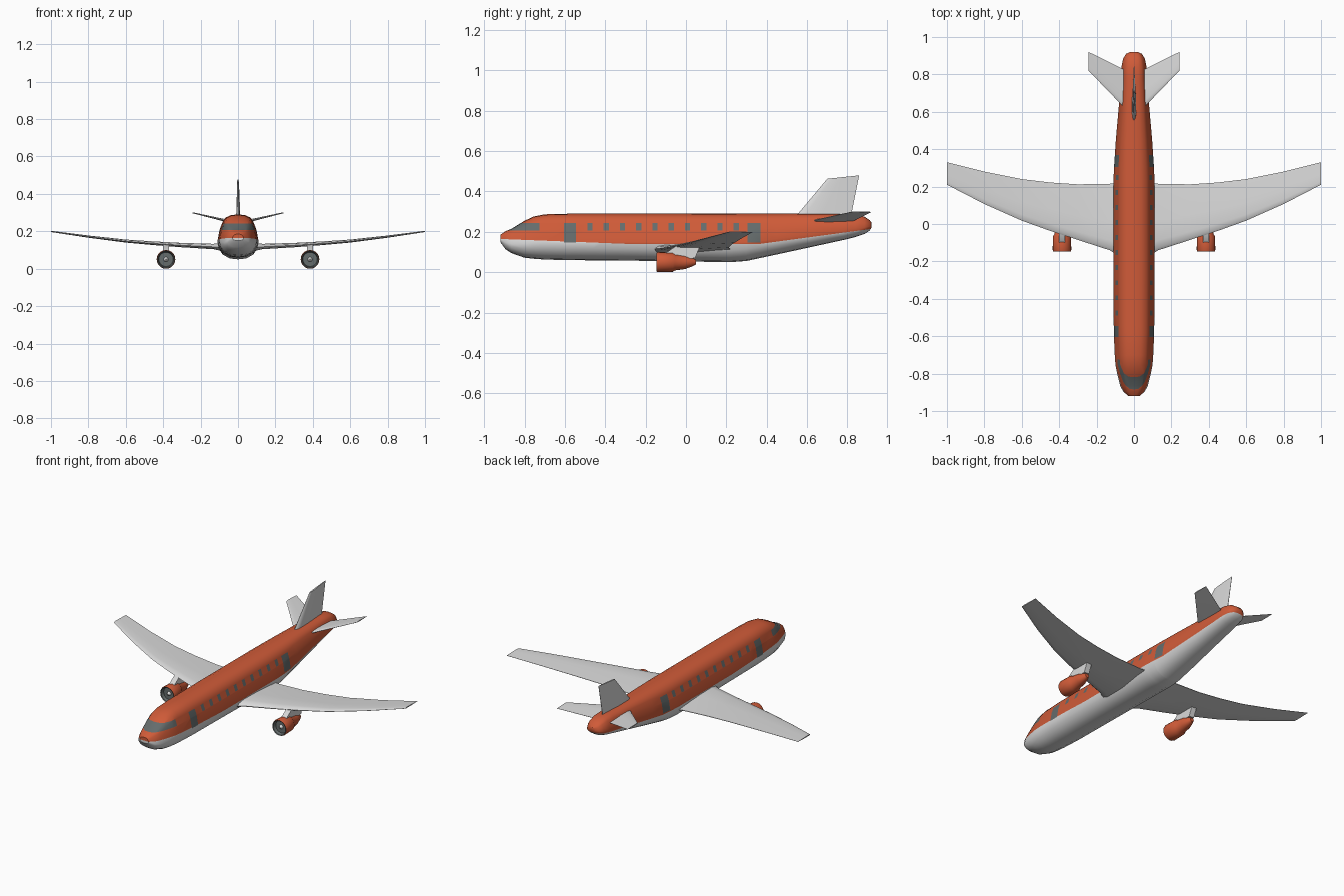
import bpy, bmesh, math
from mathutils import Vector

if "Cube" in bpy.data.objects:
    bpy.data.objects.remove(bpy.data.objects["Cube"])


def material(name, rgb):
    m = bpy.data.materials.new(name)
    m.diffuse_color = (*rgb, 1)
    m.use_nodes = True
    m.node_tree.nodes["Principled BSDF"].inputs["Base Color"].default_value = m.diffuse_color
    return m


ORANGE = material("orange_paint", (0.63, 0.105, 0.04))
WHITE = material("white_paint", (0.70, 0.70, 0.70))
GREY = material("window_grey", (0.13, 0.15, 0.15))


def loft(rings):
    """Skin a list of equal closed rings and cap both ends."""
    bm = bmesh.new()
    loops = [[bm.verts.new(p) for p in ring] for ring in rings]
    n = len(loops[0])
    for a, b in zip(loops, loops[1:]):
        for i in range(n):
            j = (i + 1) % n
            bm.faces.new((a[i], a[j], b[j], b[i]))
    bm.faces.new(loops[0])
    bm.faces.new(loops[-1])
    bmesh.ops.recalc_face_normals(bm, faces=bm.faces)
    return bm


def finish(name, bm, mats, mirror=False, angle=35):
    for f in bm.faces:
        f.smooth = True
    me = bpy.data.meshes.new(name)
    bm.to_mesh(me)
    bm.free()
    for m in mats:
        me.materials.append(m)
    me.set_sharp_from_angle(angle=math.radians(angle))
    ob = bpy.data.objects.new(name, me)
    bpy.context.collection.objects.link(ob)
    if mirror:
        ob.modifiers.new("mirror", 'MIRROR').use_mirror_merge = False
    return ob


# Fuselage: one half section scaled along stations (y, bottom, top, half width)
HALF = [(0, 1), (.35, .985), (.6, .93), (.74, .84), (.9, .64), (1, .38),
        (.95, .25), (.75, .11), (.4, .02), (0, 0)]
SECTION = HALF + [(-u, v) for u, v in HALF[-2:0:-1]]
STATIONS = [(-.92, .150, .185, .03), (-.895, .115, .203, .058), (-.865, .095, .215, .074),
            (-.80, .072, .255, .09), (-.755, .067, .276, .099), (-.70, .063, .287, .103),
            (-.58, .06, .29, .108), (-.3, .058, .29, .11), (.22, .05, .29, .11),
            (.30, .056, .29, .107), (.45, .088, .29, .097), (.62, .125, .29, .082),
            (.78, .16, .29, .07), (.84, .175, .288, .067), (.885, .19, .275, .058),
            (.91, .207, .258, .042), (.92, .222, .245, .02)]
body = loft([[Vector((u * w, y, b + v * (t - b))) for u, v in SECTION]
             for y, b, t, w in STATIONS])

WINDOWS = [(-.475 + i * .0805 - .013, -.475 + i * .0805 + .013) for i in range(10)]
DOORS = [(-.605, -.545), (.305, .37)]
COCKPIT_END = -.725
SILL, HEAD, DOOR_FOOT = .207, .243, .148
BELLY = [(-.92, .165), (-.3, .141), (.37, .141), (.92, .215)]


def cut(co, no, y0=-2, y1=2):
    faces = [f for f in body.faces if y0 < f.calc_center_median().y < y1]
    geom = set(faces)
    for f in faces:
        geom.update(f.edges)
        geom.update(f.verts)
    bmesh.ops.bisect_plane(body, geom=list(geom), dist=1e-5, plane_co=co, plane_no=no)


# Cut the window, door and paint edges into the skin
for y in [e for span in WINDOWS + DOORS for e in span] + [COCKPIT_END, -.3]:
    cut((0, y, 0), (0, 1, 0))
for z in (SILL, HEAD):
    cut((0, 0, z), (0, 0, 1), -2, .37)
cut((0, 0, DOOR_FOOT), (0, 0, 1), -.605, .37)
for (ya, za), (yb, zb) in zip(BELLY, BELLY[1:]):
    cut((0, ya, za), (0, za - zb, yb - ya), ya, yb)


def belly_line(y):
    for (ya, za), (yb, zb) in zip(BELLY, BELLY[1:]):
        if y <= yb:
            return za + (zb - za) * (y - ya) / (yb - ya)
    return BELLY[-1][1]


def within(y, spans):
    return any(a < y < b for a, b in spans)


for f in body.faces:
    c = f.calc_center_median()
    pane = SILL < c.z < HEAD and (c.y < COCKPIT_END or within(c.y, WINDOWS))
    door = DOOR_FOOT < c.z < HEAD and within(c.y, DOORS)
    f.material_index = 2 if pane or door else int(c.z < belly_line(c.y))
finish("fuselage", body, [ORANGE, WHITE, GREY])

# Flying surfaces: one foil section (chord, thickness)
FOIL = [(0, 0), (.04, .3), (.15, .5), (.45, .45), (1, .05), (1, -.05),
        (.45, -.4), (.12, -.4), (.03, -.25)]


def foil(x, y0, y1, z, t, up=(0, 0, 1)):
    return [Vector((x, y0 + c * (y1 - y0), z)) + Vector(up) * h * t for c, h in FOIL]


wing = [(.03, -.17, .22, .112, .055), (.09, -.165, .22, .115, .048),
        (.13, -.14, .215, .117, .032), (.3, -.085, .212, .125, .026),
        (.45, -.036, .222, .135, .022), (.6, .018, .24, .147, .018),
        (.8, .107, .28, .171, .013), (1.0, .21, .33, .199, .007)]
finish("wings", loft([foil(*s) for s in wing]), [WHITE], mirror=True)

tailplane = [(.02, .60, .82, .247, .018), (.05, .62, .825, .253, .016),
             (.243, .82, .92, .299, .006)]
finish("tailplanes", loft([foil(*s) for s in tailplane]), [WHITE], mirror=True)

fin = [(0, .54, .817, .27, .026), (0, .555, .82, .29, .024), (0, .70, .858, .463, .01)]
rings = [foil(*s, up=(1, 0, 0)) for s in fin]
for p, (c, _) in zip(rings[-1], FOIL):     # tip rises toward the back
    p.z += .017 * c
finish("tail_fin", loft(rings), [WHITE])

# Engines: lathed nacelle and nose cone
EX, EZ = .385, .05


def lathe(profile, sides=20):
    return loft([[Vector((EX + r * math.cos(a), y, EZ + r * math.sin(a)))
                  for a in (math.tau * i / sides for i in range(sides))]
                 for y, r in profile])


nacelle = lathe([(-.125, .038), (-.143, .043), (-.146, .047), (-.138, .05), (-.065, .048),
                 (-.055, .041), (-.005, .034), (.03, .022), (.05, .012)])
for f in nacelle.faces:
    c = f.calc_center_median()
    if c.y < -.12 and (f.normal.y < -.6 or math.hypot(c.x - EX, c.z - EZ) < .044):
        f.material_index = 1
finish("engines", nacelle, [ORANGE, GREY], mirror=True)
finish("engine_hubs", lathe([(-.124, .013), (-.134, .009), (-.14, .002)], 12),
       [WHITE], mirror=True)

# Engine pylons
side = [(-.105, .092), (-.05, .13), (.07, .13), (.045, .07), (-.04, .065)]
finish("engine_pylons", loft([[Vector((x, y, z)) for y, z in side] for x in (.368, .402)]),
       [WHITE], mirror=True)
